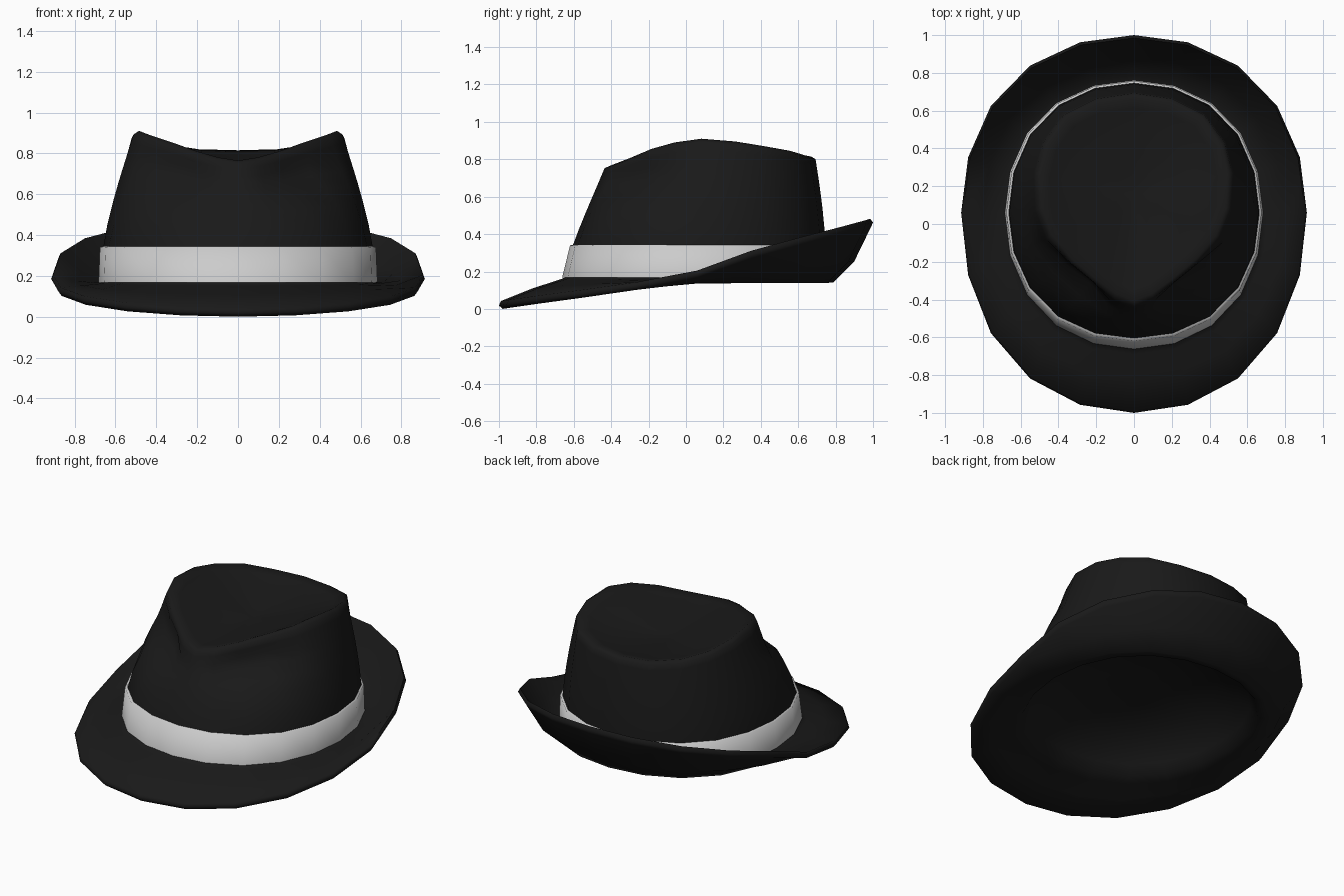
import bpy, bmesh
from math import sin, cos, pi, exp, radians

if "Cube" in bpy.data.objects:
    bpy.data.objects.remove(bpy.data.objects["Cube"])

N = 20      # sides around the hat
Y0 = 0.06   # y of the widest point


def ring(w, yb, yf, zb, zs, zf):
    """Egg-shaped ring: half width, back/front y, heights at back, side, front."""
    pts = []
    for i in range(N):
        a = 2 * pi * i / N
        c = cos(a)
        k = abs(c) ** 0.82
        full = 1 + 0.026 * sin(2 * a) ** 2      # slightly fuller diagonals
        y = Y0 + c * full * ((yb - Y0) if c > 0 else (Y0 - yf))
        z = zs + k * ((zb - zs) if c > 0 else (zf - zs))
        pts.append((w * full * sin(a), y, z))
    return pts


def loft(name, rings, colour, start=None, end=None):
    """Skin a stack of rings; optional apex points cap the two ends."""
    bm = bmesh.new()
    vs = [[bm.verts.new(p) for p in r] for r in rings]
    for a, b in zip(vs, vs[1:]):
        for i in range(N):
            j = (i + 1) % N
            bm.faces.new((a[i], b[i], b[j], a[j]))
    if start:
        v = bm.verts.new(start)
        for i in range(N):
            bm.faces.new((v, vs[0][i], vs[0][(i + 1) % N]))
    if end:
        v = bm.verts.new(end)
        for i in range(N):
            bm.faces.new((vs[-1][i], v, vs[-1][(i + 1) % N]))
    me = bpy.data.meshes.new(name)
    bm.to_mesh(me)
    bm.free()
    ob = bpy.data.objects.new(name, me)
    bpy.context.collection.objects.link(ob)
    mat = bpy.data.materials.new(name)
    mat.diffuse_color = (*colour, 1)
    mat.use_nodes = True
    mat.node_tree.nodes["Principled BSDF"].inputs["Base Color"].default_value = mat.diffuse_color
    me.materials.append(mat)
    bpy.ops.object.select_all(action='DESELECT')
    ob.select_set(True)
    bpy.context.view_layer.objects.active = ob
    bpy.ops.object.shade_smooth_by_angle(angle=radians(75))
    return ob


# Hollow inside: a smooth shallow dome over the head opening
CY, H = 0.08, 0.25
opening = ring(0.66, 0.74, -0.64, 0.142, 0.142, 0.125)
rings = [[(x * s, CY + (y - CY) * s, z + H * h) for x, y, z in opening]
         for s, h in ((.2, .99), (.42, .93), (.65, .77), (.83, .5), (.94, .22))]
rings.append(opening)

# Brim: underside out to the edge, then the upper side back in
rings += [
    ring(0.72, 0.785, -0.70, 0.140, 0.136, 0.105),
    ring(0.81, 0.90, -0.83, 0.255, 0.140, 0.062),
    ring(0.90, 0.99, -0.98, 0.44, 0.165, 0.0),
    ring(0.915, 1.0, -1.0, 0.462, 0.185, 0.018),
    ring(0.905, 0.985, -0.99, 0.482, 0.205, 0.042),
    ring(0.80, 0.88, -0.82, 0.285, 0.178, 0.11),
    ring(0.71, 0.785, -0.69, 0.18, 0.167, 0.152),
    ring(0.668, 0.745, -0.645, 0.172, 0.17, 0.168),
]

# Teardrop rim of the crown: x, y, z from back to front, mirrored
half = [(0, .69, .815), (.2, .66, .82), (.37, .575, .845), (.475, .43, .87),
        (.515, .27, .895), (.505, .08, .91), (.45, -.07, .89), (.34, -.2, .855),
        (.21, -.31, .81), (.1, -.39, .78), (0, -.43, .765)]
rim = half + [(-x, y, z) for x, y, z in half[-2:0:-1]]

# Crown wall with the two front pinches
base = ring(0.66, 0.745, -0.605, 0.34, 0.34, 0.34)
rings.append(base)
for t in (0.2, 0.4, 0.55, 0.68, 0.8, 0.9, 0.97):
    row = []
    for i in range(N):
        a = 2 * pi * i / N
        (x0, y0, z0), (x1, y1, z1) = base[i], rim[i]
        f = t ** (1.25 + 0.2 * cos(a))
        h = min(i, N - i)
        side = exp(-((h - 7.6) / 1.1) ** 2)
        dent = side * (0.09 * exp(-((t - 0.72) / 0.17) ** 2)
                       - 0.025 * exp(-((t - 0.33) / 0.2) ** 2))
        row.append((x0 + (x1 - x0) * f - sin(a) * dent,
                    y0 + (y1 - y0) * f - cos(a) * dent,
                    z0 + (z1 - z0) * t))
    rings.append(row)

# Dished top
TY, TZ = 0.15, 0.745
for s in (0.96, 0.86, 0.65, 0.42, 0.2):
    k = 1 if s > 0.9 else s ** 1.3
    rings.append([(x * s, TY + (y - TY) * s, TZ + (z - TZ) * k) for x, y, z in rim])
loft("crown_and_brim", rings, (0.01, 0.01, 0.01),
     start=(0, CY, 0.14 + H), end=(0, TY, TZ))

# Ribbon band
loft("hat_band", [ring(0.683, 0.76, -0.662, 0.168, 0.168, 0.168),
                  ring(0.676, 0.757, -0.62, 0.34, 0.34, 0.34),
                  ring(0.663, 0.746, -0.605, 0.343, 0.343, 0.343)],
     (0.6, 0.6, 0.6))
